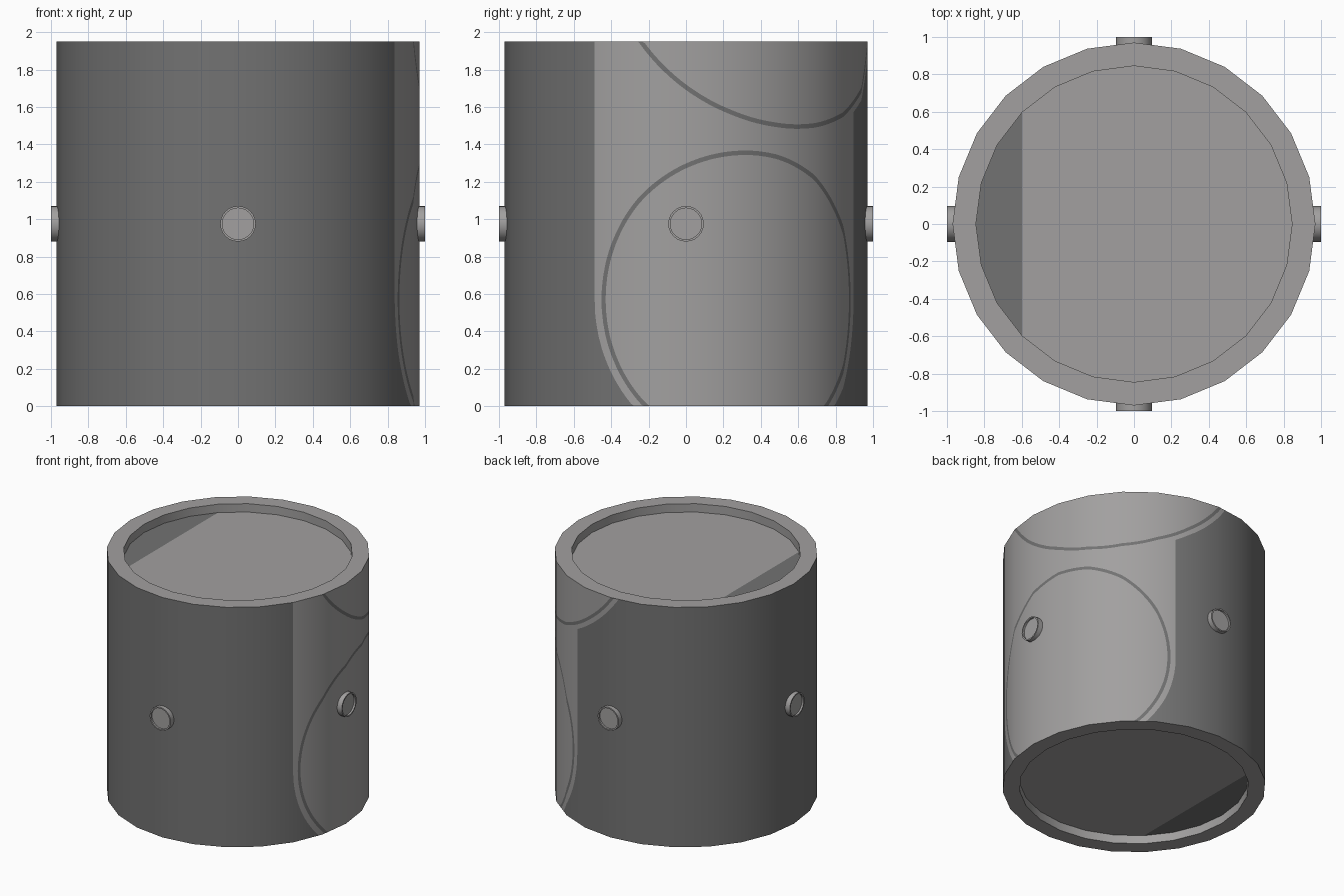
import bpy, bmesh, math
from mathutils import Matrix, Vector

if "Cube" in bpy.data.objects:
    bpy.data.objects.remove(bpy.data.objects["Cube"])

R, RI, H, N = 0.97, 0.845, 1.95, 24
DEPTH = 0.068


def material(name, rgb):
    m = bpy.data.materials.new(name)
    m.diffuse_color = (*rgb, 1)
    m.use_nodes = True
    m.node_tree.nodes["Principled BSDF"].inputs["Base Color"].default_value = m.diffuse_color
    return m


MATS = [material("light_grey", (0.36, 0.352, 0.35)),
        material("dark_grey", (0.17, 0.17, 0.17))]


def finish(bm, name):
    me = bpy.data.meshes.new(name)
    bm.to_mesh(me)
    bm.free()
    for m in MATS:
        me.materials.append(m)
    ob = bpy.data.objects.new(name, me)
    bpy.context.collection.objects.link(ob)
    return ob


def smooth(ob):
    bpy.ops.object.select_all(action='DESELECT')
    ob.select_set(True)
    bpy.context.view_layer.objects.active = ob
    bpy.ops.object.shade_smooth_by_angle(angle=math.radians(30))


def ring(bm, r, z, n):
    return [bm.verts.new((r * math.cos(2 * math.pi * i / n),
                          r * math.sin(2 * math.pi * i / n), z)) for i in range(n)]


def bridge(bm, a, b):
    for i in range(len(a)):
        j = (i + 1) % len(a)
        bm.faces.new((a[i], a[j], b[j], b[i]))


# --- outer wall: flat-sided drum, colours laid out by arc length s and height z
STEP = 2 * math.pi * R / N
C1, Z1, R1, B1 = 0.325, 0.57, 0.785, 0.837     # lower circle line, panel edge
C2, R2, B2 = 0.647, 1.10, 1.145                # upper circle line, panel edge
Z2 = 1.495 + R2
W = 0.012                                      # half line width
LEFT, RIGHT = C1 - B1, C1 + B1
END = C2 + math.sqrt(B2 ** 2 - (Z2 - H) ** 2)


def half(r, d):
    return math.sqrt(max(0, r * r - d * d))


def bands(s, mid):
    """Heights where the colour changes, from bottom to top."""
    if LEFT < mid < RIGHT:
        edge = Z1 - half(B1, s - C1)
    elif RIGHT < mid < END:
        edge = Z2 - half(B2, s - C2)
    else:
        edge = H
    o, i = half(R1 + W, s - C1), half(R1 - W, s - C1)
    zs = [0, edge, Z1 - o, Z1 - i, Z1 + i, Z1 + o,
          Z2 - half(R2 + W, s - C2), Z2 - half(R2 - W, s - C2), H]
    for k in range(1, len(zs)):
        zs[k] = min(H, max(zs[k], zs[k - 1]))
    return zs


def on_wall(s, z):
    f = s / STEP
    k = math.floor(f + 1e-7)
    p, q = (Vector((R * math.cos(a), R * math.sin(a), z))
            for a in (2 * math.pi * k / N, 2 * math.pi * (k + 1) / N))
    return p.lerp(q, f - k)


S0 = -6 * STEP
samples = [S0 + i * STEP for i in range(N + 1)] + [END]
for r in (B1, R1 + W, R1 - W):
    samples += [C1 - r * math.cos(math.pi * i / 40) for i in range(41)]
samples += [C2 - 0.95 + 1.9 * i / 40 for i in range(41)]
cuts = []
for s in sorted(samples):
    if not cuts or s - cuts[-1] > 1e-5:
        cuts.append(s)

bm = bmesh.new()
for a, b in zip(cuts, cuts[1:]):
    mid = (a + b) / 2
    za, zb = bands(a, mid), bands(b, mid)
    for k, dark in enumerate((1, 0, 1, 0, 1, 0, 1, 0)):
        if za[k + 1] - za[k] + zb[k + 1] - zb[k] < 1e-5:
            continue
        pts = [(a, za[k]), (b, zb[k])]
        if zb[k + 1] - zb[k] > 1e-6:
            pts.append((b, zb[k + 1]))
        if za[k + 1] - za[k] > 1e-6:
            pts.append((a, za[k + 1]))
        f = bm.faces.new([bm.verts.new(on_wall(*p)) for p in pts])
        f.material_index = dark
        f.smooth = True
bmesh.ops.remove_doubles(bm, verts=bm.verts, dist=1e-6)
wall = finish(bm, "outer_wall")
wall.data.normals_split_custom_set_from_vertices(
    [Vector((v.co.x, v.co.y, 0)).normalized() for v in wall.data.vertices])

# --- recessed ends: rim, inner wall, floor with a dark segment on the left
for name, top in (("top_end", True), ("bottom_end", False)):
    bm = bmesh.new()
    z = H if top else 0
    zin = H - DEPTH if top else DEPTH
    outer, lip, floor = ring(bm, R, z, N), ring(bm, RI, z, N), ring(bm, RI, zin, N)
    bridge(bm, outer, lip)
    bridge(bm, lip, floor)
    bm.faces.new(floor[15:] + floor[:10])
    bm.faces.new(floor[9:16]).material_index = 1
    if not top:
        bmesh.ops.reverse_faces(bm, faces=bm.faces)
    smooth(finish(bm, name))

# --- four round pegs with a shallow dished face
for name, ang in (("right_peg", 0), ("back_peg", 90), ("left_peg", 180), ("front_peg", 270)):
    bm = bmesh.new()
    loops = [ring(bm, r, d, 24) for r, d in
             ((0.095, 0.93), (0.095, 1.0), (0.084, 1.0), (0.084, 0.985))]
    for a, b in zip(loops, loops[1:]):
        bridge(bm, a, b)
    bm.faces.new(loops[-1])
    bm.transform(Matrix.Translation((0, 0, H / 2))
                 @ Matrix.Rotation(math.radians(ang), 4, 'Z')
                 @ Matrix.Rotation(math.pi / 2, 4, 'Y'))
    smooth(finish(bm, name))
